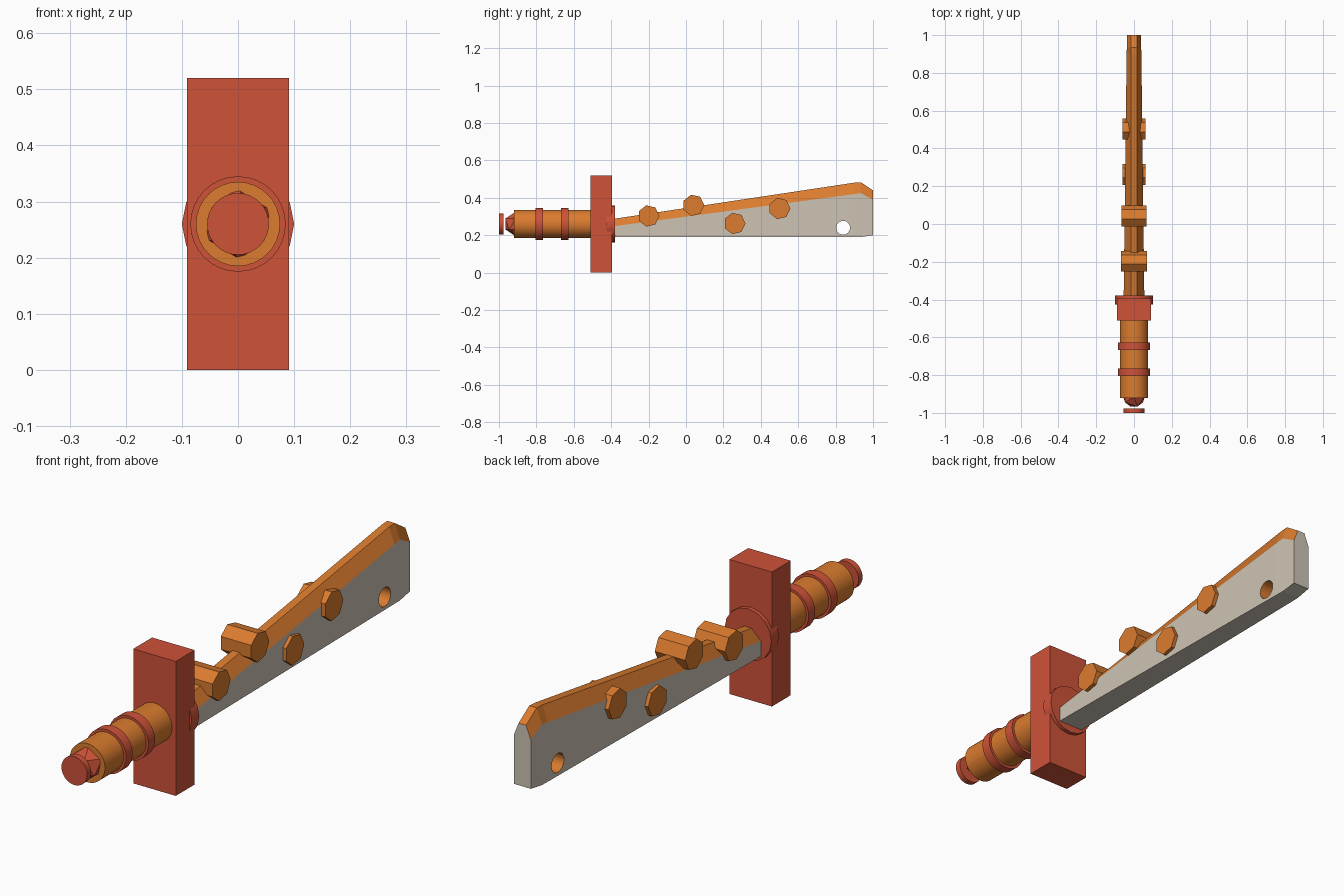
import bpy, bmesh, math
from mathutils import Matrix, Vector

if "Cube" in bpy.data.objects:
    bpy.data.objects.remove(bpy.data.objects["Cube"])

def material(name, rgb):
    m = bpy.data.materials.new(name)
    m.diffuse_color = (*rgb, 1)
    m.use_nodes = True
    m.node_tree.nodes["Principled BSDF"].inputs["Base Color"].default_value = m.diffuse_color
    return m

RED = material("brick_red", (0.62, 0.085, 0.04))
ORANGE = material("burnt_orange", (0.71, 0.20, 0.028))
STEEL = material("pale_steel", (0.62, 0.55, 0.46))
AXIS_Z = 0.26

def add_object(name, bm, *mats):
    bmesh.ops.recalc_face_normals(bm, faces=bm.faces)
    me = bpy.data.meshes.new(name)
    bm.to_mesh(me)
    bm.free()
    for m in mats:
        me.materials.append(m)
    ob = bpy.data.objects.new(name, me)
    bpy.context.collection.objects.link(ob)
    return ob

def select(ob):
    bpy.ops.object.select_all(action='DESELECT')
    ob.select_set(True)
    bpy.context.view_layer.objects.active = ob

def cylinder(name, axis, centre, radius, length, sides, mat, smooth=True):
    bm = bmesh.new()
    bmesh.ops.create_cone(bm, cap_ends=True, segments=sides, radius1=radius,
                          radius2=radius, depth=length)
    # first vertex of the ring lies on +x
    if axis == 'y':
        rot = Matrix.Rotation(math.pi / 2, 4, 'X')
    else:  # ring starts on +y, axis along x
        start = max(bm.verts, key=lambda v: v.co.z)
        turn = math.pi / 2 - math.atan2(start.co.y, start.co.x)
        rot = Matrix.Rotation(math.pi / 2, 4, 'Y') @ Matrix.Rotation(turn, 4, 'Z')
    bm.transform(Matrix.Translation(Vector(centre)) @ rot)
    ob = add_object(name, bm, mat)
    if smooth:
        select(ob)
        bpy.ops.object.shade_smooth_by_angle(angle=math.radians(30))
    return ob

# Handle: grip, two bands, faceted pommel and end cap
cylinder("grip", 'y', (0, -0.71, AXIS_Z), 0.075, 0.42, 32, ORANGE)
for i, y in enumerate((-0.785, -0.648)):
    cylinder(f"grip_band_{i + 1}", 'y', (0, y, AXIS_Z), 0.085, 0.04, 32, RED)
bm = bmesh.new()
bmesh.ops.create_icosphere(bm, subdivisions=1, radius=0.065,
                           matrix=Matrix.Translation((0, -0.911, AXIS_Z)))
add_object("pommel", bm, RED)
cylinder("end_cap", 'y', (0, -0.988, AXIS_Z), 0.055, 0.024, 32, RED)

# Guard block and the collar behind it
bm = bmesh.new()
bmesh.ops.create_cube(bm, size=1, matrix=Matrix.Translation((0, -0.4525, 0.26))
                      @ Matrix.Diagonal((0.182, 0.115, 0.52, 1)))
add_object("guard", bm, RED)
cylinder("collar", 'y', (0, -0.402, AXIS_Z), 0.1, 0.046, 16, RED)

# Blade: six-sided sections (y, half width, bottom z, bevel z, spine z)
sections = [(-0.41, 0.055, 0.19, 0.245, 0.284),
            (0.90, 0.039, 0.19, 0.42, 0.481),
            (0.935, 0.038, 0.19, 0.425, 0.483),
            (1.00, 0.036, 0.20, 0.39, 0.44)]
SPINE = 0.016
bm = bmesh.new()
rings = []
for y, w, zb, zm, zt in sections:
    ring = [(-w, zb), (w, zb), (w, zm), (SPINE, zt), (-SPINE, zt), (-w, zm)]
    rings.append([bm.verts.new((x, y, z)) for x, z in ring])
for a, b in zip(rings, rings[1:]):
    for i in range(6):
        j = (i + 1) % 6
        face = bm.faces.new((a[i], a[j], b[j], b[i]))
        face.material_index = 1 if i in (2, 3, 4) else 0
bm.faces.new(rings[0])
bm.faces.new(rings[-1])
blade = add_object("blade", bm, STEEL, ORANGE)

# Hanging hole through the blade, lined in orange
HOLE_Y, HOLE_Z, HOLE_R = 0.84, 0.24, 0.037
cutter = cylinder("hole_cutter", 'x', (0, HOLE_Y, HOLE_Z), HOLE_R, 0.3, 24, ORANGE, False)
cutter.hide_render = True
mod = blade.modifiers.new("hole", 'BOOLEAN')
mod.operation = 'DIFFERENCE'
mod.solver = 'EXACT'
mod.object = cutter
select(blade)
bpy.ops.object.modifier_apply(modifier=mod.name)
bpy.data.objects.remove(cutter)
for p in blade.data.polygons:
    near = math.hypot(p.center.y - HOLE_Y, p.center.z - HOLE_Z) < HOLE_R * 1.05
    if near and abs(p.normal.x) < 0.3:
        p.material_index = 1

# Seven-sided studs through the blade
studs = [(-0.20, 0.303, 0.068), (0.04, 0.36, 0.065),
         (0.26, 0.263, 0.061), (0.50, 0.343, 0.06)]
for i, (y, z, half) in enumerate(studs):
    cylinder(f"stud_{i + 1}", 'x', (0, y, z), 0.058, 2 * half, 7, ORANGE, False)
